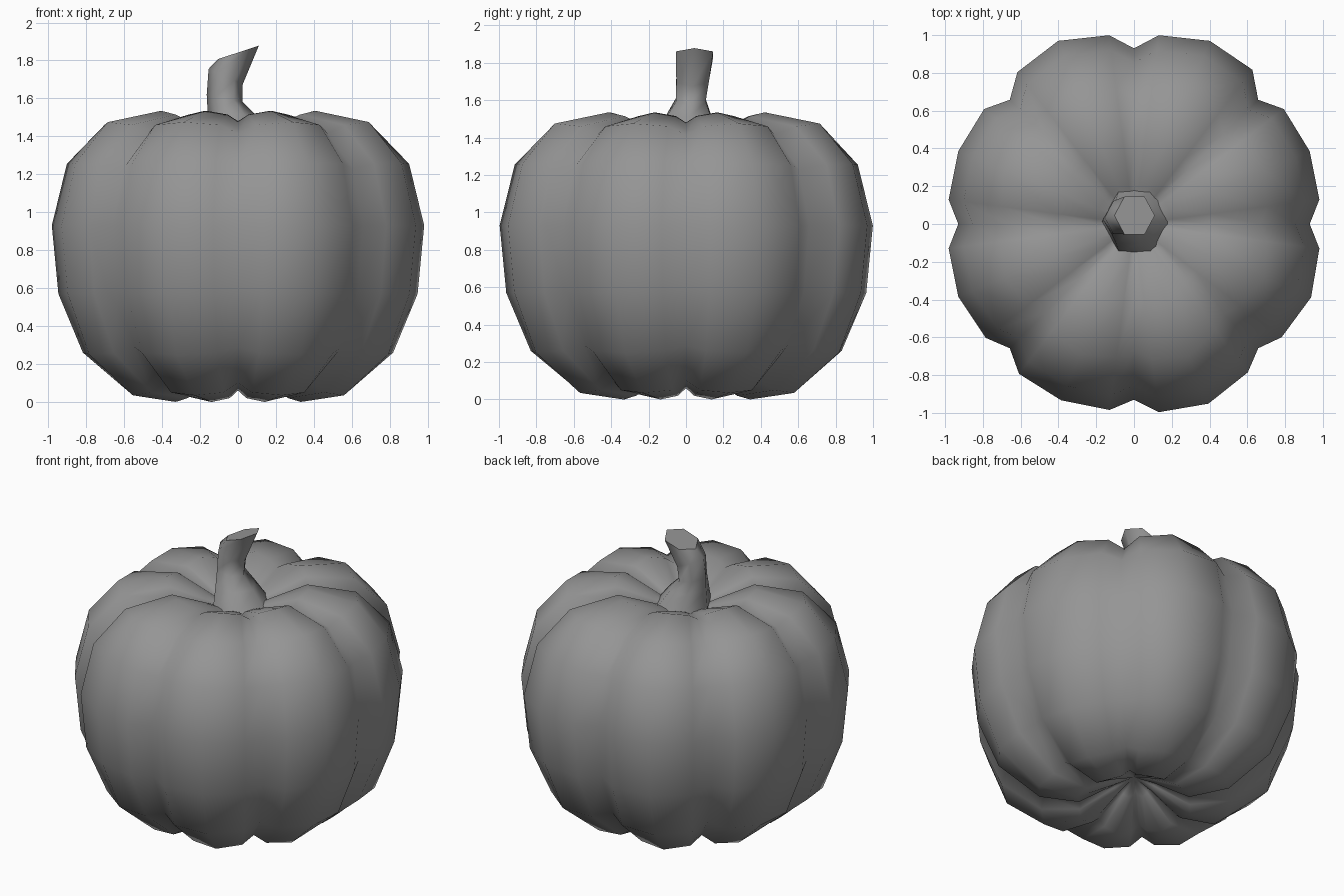
import bpy, bmesh
from math import cos, sin, pi, radians

if "Cube" in bpy.data.objects:
    bpy.data.objects.remove(bpy.data.objects["Cube"])

mat = bpy.data.materials.new("dark_grey")
mat.diffuse_color = (0.3, 0.3, 0.3, 1)
mat.use_nodes = True
mat.node_tree.nodes["Principled BSDF"].inputs["Base Color"].default_value = mat.diffuse_color


def loft(name, rings, cap_start, cap_end):
    """Skin a list of closed rings; each cap is 'face' or a centre point."""
    bm = bmesh.new()
    vs = [[bm.verts.new(p) for p in ring] for ring in rings]
    n = len(vs[0])
    for a, b in zip(vs, vs[1:]):
        for i in range(n):
            j = (i + 1) % n
            bm.faces.new((a[i], a[j], b[j], b[i])).smooth = True
    for ring, cap in ((vs[0], cap_start), (vs[-1], cap_end)):
        if cap == 'face':
            for e in bm.faces.new(ring).edges:
                e.smooth = False
        else:
            c = bm.verts.new(cap)
            for i in range(n):
                bm.faces.new((ring[i], ring[(i + 1) % n], c)).smooth = True
    bmesh.ops.recalc_face_normals(bm, faces=bm.faces)
    me = bpy.data.meshes.new(name)
    bm.to_mesh(me)
    bm.free()
    me.materials.append(mat)
    ob = bpy.data.objects.new(name, me)
    bpy.context.collection.objects.link(ob)
    return ob


# Pumpkin body: rib crest, rib shoulder and groove profiles (radius, height)
crest = [(0.12, 0.13), (0.35, 0.0), (0.59, 0.035), (0.835, 0.25), (0.955, 0.57),
         (0.99, 0.93), (0.91, 1.26), (0.73, 1.475), (0.43, 1.535), (0.20, 1.44), (0.08, 1.38)]
shoulder = [(0.12, 0.145), (0.335, 0.02), (0.575, 0.05), (0.825, 0.26), (0.955, 0.57),
            (0.99, 0.93), (0.91, 1.255), (0.71, 1.46), (0.415, 1.515), (0.20, 1.43), (0.08, 1.38)]
groove = [(0.11, 0.17), (0.33, 0.06), (0.55, 0.10), (0.775, 0.29), (0.895, 0.59),
          (0.93, 0.93), (0.855, 1.23), (0.67, 1.415), (0.41, 1.48), (0.19, 1.41), (0.08, 1.37)]
# Slight irregularity of each rib: first shoulder, crest, second shoulder
swell = [(1.0, 1.017, 1.01), (1.04, 1.06, 1.018), (1.018, 1.06, 1.024), (1.01, 1.017, 1.0),
         (1.0, 1.017, 1.0), (1.01, 1.02, 1.003), (1.015, 1.04, 1.0), (0.995, 1.025, 1.0)]

rings = []
for (cr, cz), (sr, sz), (gr, gz) in zip(crest, shoulder, groove):
    ring = []
    for lobe, (s1, c, s2) in enumerate(swell):
        for off, r, z in ((0, gr, gz), (7.5, sr * s1, sz), (22.5, cr * c, cz), (37.5, sr * s2, sz)):
            a = radians(45 * lobe + off)
            ring.append((r * cos(a), r * sin(a), z))
    rings.append(ring)
loft("pumpkin_body", rings, (0, 0, 0.2), (0, 0, 1.36))

# Six-sided bent stem: centre x, y, z, radius x, radius y, tilt slope along x
stem_rings = [(0.01, 0.015, 1.40, 0.18, 0.19, 0.0),
              (-0.03, 0.015, 1.52, 0.13, 0.135, -0.1),
              (-0.07, 0.025, 1.60, 0.095, 0.092, -0.2),
              (-0.065, 0.035, 1.715, 0.09, 0.10, -0.45),
              (0.003, 0.045, 1.843, 0.107, 0.115, 0.33)]
rings = []
for cx, cy, cz, rx, ry, slope in stem_rings:
    rings.append([(cx + rx * cos(i * pi / 3), cy + ry * sin(i * pi / 3),
                   cz + slope * rx * cos(i * pi / 3)) for i in range(6)])
loft("stem", rings, 'face', 'face')
